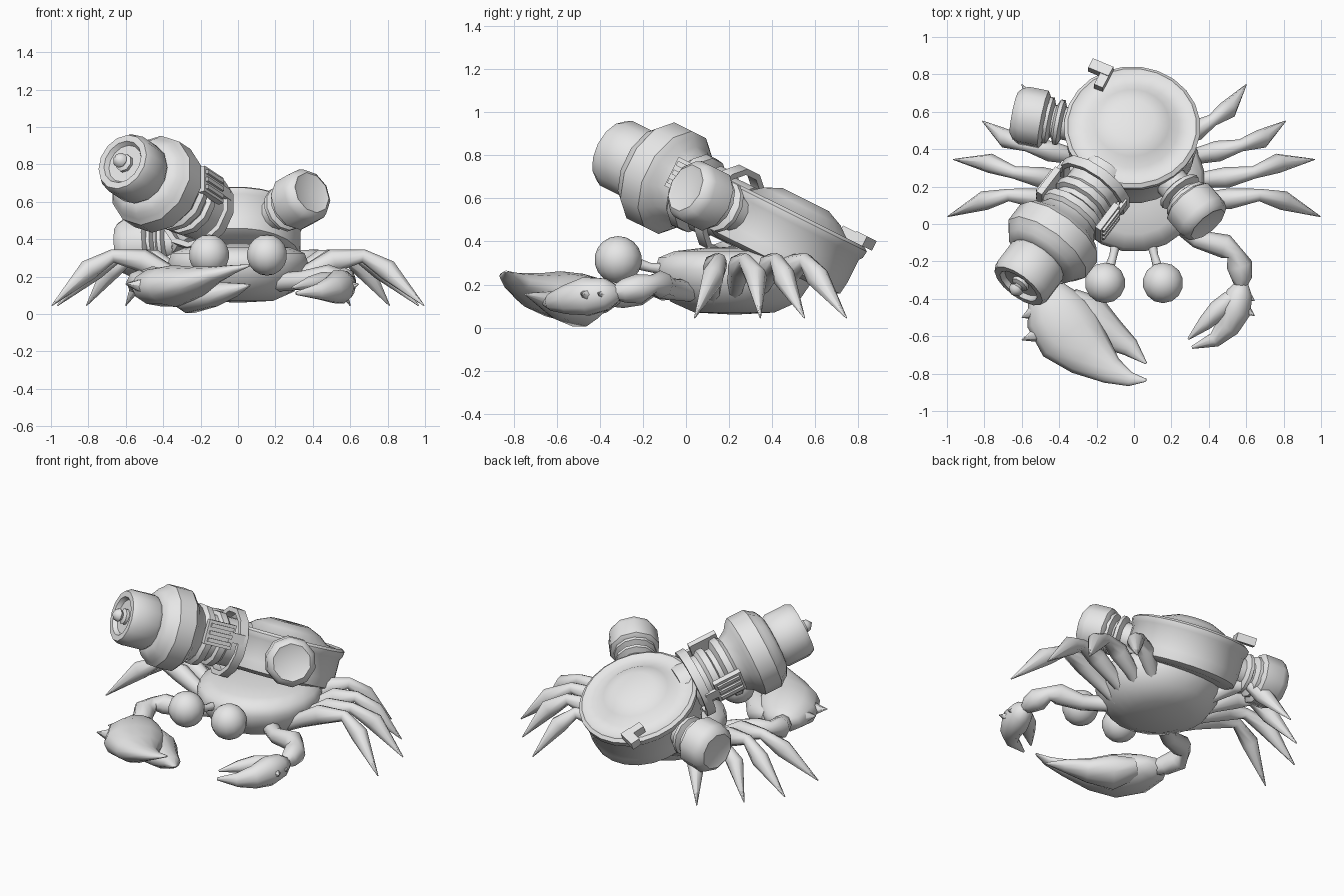
import bpy, bmesh, math
from mathutils import Matrix, Vector

if "Cube" in bpy.data.objects:
    bpy.data.objects.remove(bpy.data.objects["Cube"])

grey = bpy.data.materials.new("plain_grey")
grey.diffuse_color = (0.8, 0.8, 0.8, 1)
grey.use_nodes = True
grey.node_tree.nodes["Principled BSDF"].inputs["Base Color"].default_value = grey.diffuse_color


def finish(bm, name, matrix=Matrix(), angle=50):
    """Clean the mesh, place it and shade it smooth with sharp edges."""
    bmesh.ops.remove_doubles(bm, verts=bm.verts, dist=1e-5)
    bmesh.ops.recalc_face_normals(bm, faces=bm.faces)
    bm.transform(matrix)
    mesh = bpy.data.meshes.new(name)
    bm.to_mesh(mesh)
    bm.free()
    mesh.materials.append(grey)
    ob = bpy.data.objects.new(name, mesh)
    bpy.context.collection.objects.link(ob)
    bpy.ops.object.select_all(action='DESELECT')
    ob.select_set(True)
    bpy.context.view_layer.objects.active = ob
    bpy.ops.object.shade_smooth_by_angle(angle=math.radians(angle))
    return ob


def skin(bm, rings):
    """Bridge consecutive rings of points with quads."""
    rows = [[bm.verts.new(p) for p in ring] for ring in rings]
    n = len(rows[0])
    for a, b in zip(rows, rows[1:]):
        for i in range(n):
            j = (i + 1) % n
            bm.faces.new((a[i], a[j], b[j], b[i]))


def lathe(name, profile, sides, matrix=Matrix(), angle=50):
    """Turn (radius, height) points around local z."""
    bm = bmesh.new()
    turn = [2 * math.pi * (i + 0.5) / sides for i in range(sides)]
    skin(bm, [[(r * math.cos(a), r * math.sin(a), h) for a in turn] for r, h in profile])
    return finish(bm, name, matrix, angle)


def tube(name, path, sides=8, flat=1.0, side=1):
    """Limb through (x, y, z, radius) points, with pointed closed ends."""
    bm = bmesh.new()
    pts = [Vector((side * p[0], p[1], p[2])) for p in path]
    rad = [p[3] for p in path]
    rings = [[pts[0]] * sides]
    for k, p in enumerate(pts):
        t = (pts[min(k + 1, len(pts) - 1)] - pts[max(k - 1, 0)]).normalized()
        u = t.cross(Vector((0, 0, 1))).normalized()
        v = u.cross(t)
        rings.append([p + rad[k] * (u * math.cos(a) + v * flat * math.sin(a))
                      for a in (2 * math.pi * i / sides for i in range(sides))])
    rings.append([pts[-1]] * sides)
    skin(bm, rings)
    return finish(bm, name, angle=65)


def box(name, centre, size, matrix):
    bm = bmesh.new()
    bmesh.ops.create_cube(bm, size=1, matrix=Matrix.Translation(centre) @ Matrix.Diagonal((*size, 1)))
    return finish(bm, name, matrix, 30)


# Shell
lathe("shell", [(0, .06), (.5, .07), (.8, .12), (.95, .2), (1, .27), (.95, .325),
                (.75, .355), (.4, .37), (0, .375)], 20,
      Matrix.Translation((0, .225, 0)) @ Matrix.Diagonal((.38, .375, 1, 1)), 65)

# Walking legs: hip, thigh, knee, shin, tip
legs = [[(.24, .13), (.36, .125), (.51, .135), (.67, .155), (.80, .125), (.995, .04)],
        [(.23, .22), (.36, .235), (.50, .25), (.64, .275), (.77, .325), (.965, .345)],
        [(.20, .31), (.32, .36), (.45, .39), (.57, .42), (.68, .455), (.81, .55)],
        [(.15, .38), (.24, .45), (.33, .50), (.42, .555), (.50, .61), (.60, .745)]]
heights = [.14, .21, .285, .31, .235, .045]
widths = [.035, .042, .056, .033, .052, .003]
for s, label in ((1, "right"), (-1, "left")):
    for n, leg in enumerate(legs):
        tube(f"leg_{label}_{n + 1}", [(x, y, h, w) for (x, y), h, w in zip(leg, heights, widths)],
             8, 1.1, s)
    # Eyes on stalks
    tube(f"eye_stalk_{label}", [(.09, -.08, .27, .03), (.11, -.17, .28, .022), (.14, -.27, .31, .03)], 7, 1, s)
    bm = bmesh.new()
    bmesh.ops.create_uvsphere(bm, u_segments=14, v_segments=9, radius=.11)
    finish(bm, f"eye_{label}", Matrix.Translation((s * .155, -.315, .315)), 65)

# Arms
tube("arm_right", [(.22, .02, .17, .05), (.34, -.08, .18, .05), (.49, -.12, .2, .065), (.535, -.155, .2, .045),
                   (.565, -.22, .18, .07), (.575, -.29, .17, .055), (.57, -.34, .16, .03)], 8)
tube("arm_left", [(-.22, .02, .17, .05), (-.33, -.07, .18, .05), (-.46, -.11, .19, .065), (-.51, -.15, .19, .045),
                  (-.53, -.22, .17, .068), (-.49, -.3, .15, .06), (-.45, -.38, .14, .04)], 8)

# Small claw
tube("small_claw_palm", [(.58, -.31, .16, .03), (.565, -.37, .155, .07), (.54, -.46, .145, .085),
                         (.50, -.55, .13, .065), (.43, -.62, .12, .04), (.31, -.66, .11, .008)], 10, 1.1)
tube("small_claw_thumb", [(.52, -.40, .17, .05), (.45, -.46, .17, .055), (.38, -.53, .16, .04),
                          (.29, -.615, .14, .006)], 8, 1)

# Large claw
tube("large_claw_palm", [(-.43, -.31, .15, .06), (-.44, -.37, .145, .125), (-.41, -.48, .145, .175),
                         (-.34, -.59, .15, .187), (-.24, -.69, .17, .14), (-.12, -.785, .21, .075),
                         (-.02, -.83, .24, .038), (.065, -.835, .26, .008)], 12, .6)
tube("large_claw_thumb", [(-.36, -.41, .13, .08), (-.25, -.50, .10, .133), (-.13, -.585, .105, .09),
                          (-.02, -.66, .13, .052), (.065, -.745, .155, .006)], 10, .75)

# Spikes on the outer edge of both claws
for n, (x, y, dx, r) in enumerate([(-.53, -.47, -.07, .045), (-.51, -.59, -.09, .045),
                                   (.60, -.38, .045, .03), (.60, -.46, .045, .03)]):
    tube(f"claw_spike_{n + 1}", [(x, y, .15, r), (x + dx, y - .03, .16, .002)], 6)

# Tilted drum
TILT = Matrix.Translation((-.01, .467, .415)) @ Matrix.Rotation(math.radians(-26.5), 4, 'X')
lathe("drum", [(0, -.14), (.30, -.14), (.34, -.12), (.348, -.06), (.348, .06), (.36, .075), (.365, .11),
               (.345, .125), (.32, .115), (.25, .125), (.2, .165), (.12, .2), (0, .195)], 24, TILT)
# Bent hook on the rear rim
HOOK = TILT @ Matrix.Translation((-.18, .29, .15)) @ Matrix.Rotation(math.radians(-25), 4, 'Z')
box("hook_end", (-.005, .04, 0), (.12, .06, .05), HOOK)
box("hook_stem", (.03, -.02, -.005), (.05, .09, .05), HOOK)


def outward(x, y):
    """Frame on the drum whose z axis points outward in its plane."""
    return TILT @ Matrix.Rotation(math.atan2(y, x), 4, 'Z') @ Matrix.Rotation(math.pi / 2, 4, 'Y')


# Capped side necks
for label, direction, shift, cap in (("right", (.375, -.485), .05, .152), ("left", (-.64, .14), .035, .158)):
    frame = outward(*direction) @ Matrix.Translation((0, 0, shift))
    lathe(f"neck_{label}", [(0, .2), (.09, .2), (.09, .34), (.125, .355), (.125, .375), (.09, .39),
                            (.09, .40), (.128, .415), (.128, .435), (.09, .45), (0, .45)], 12, frame)
    lathe(f"neck_cap_{label}", [(0, .43), (.125, .43), (cap, .45), (cap, .56), (.138, .595), (.115, .612),
                                (.095, .605), (0, .595)], 10, frame)

# Barrel with flared ring, stepped band and nose cap
BARREL = outward(-.565, -.83)
lathe("barrel", [(0, .26), (.15, .26), (.15, .42), (.17, .44), (.17, .48), (.145, .49), (.145, .52),
                 (.185, .54), (.19, .58), (.17, .60), (.2, .65), (.235, .675), (.257, .70), (.257, .81),
                 (.235, .835), (.215, .865), (.18, .885), (.155, .89), (0, .89)], 12, BARREL, 35)
lathe("nose_cap", [(0, .88), (.155, .88), (.172, .91), (.172, 1.045), (.155, 1.08), (.12, 1.08),
                   (.105, 1.055), (0, 1.05)], 14, BARREL)
lathe("nose_nub", [(0, 1.03), (.05, 1.03), (.05, 1.07), (.025, 1.08), (.042, 1.10), (.035, 1.12),
                   (0, 1.145)], 8, BARREL)

# Clamp collar and ribbed side plates
lathe("collar", [(.185, .33), (.215, .33), (.215, .385), (.185, .385), (.185, .33)], 12, BARREL)
for s, label in ((1, "right"), (-1, "left")):
    box(f"side_plate_{label}", (-.04, s * .19, .515), (.15, .035, .18), BARREL)
    for k in (-1, 0, 1):
        box(f"plate_rib_{label}_{k + 2}", (-.04 + k * .045, s * .21, .515), (.024, .02, .15), BARREL)
    box(f"plate_strap_{label}", (-.04, s * .2, .405), (.06, .02, .1), BARREL)
